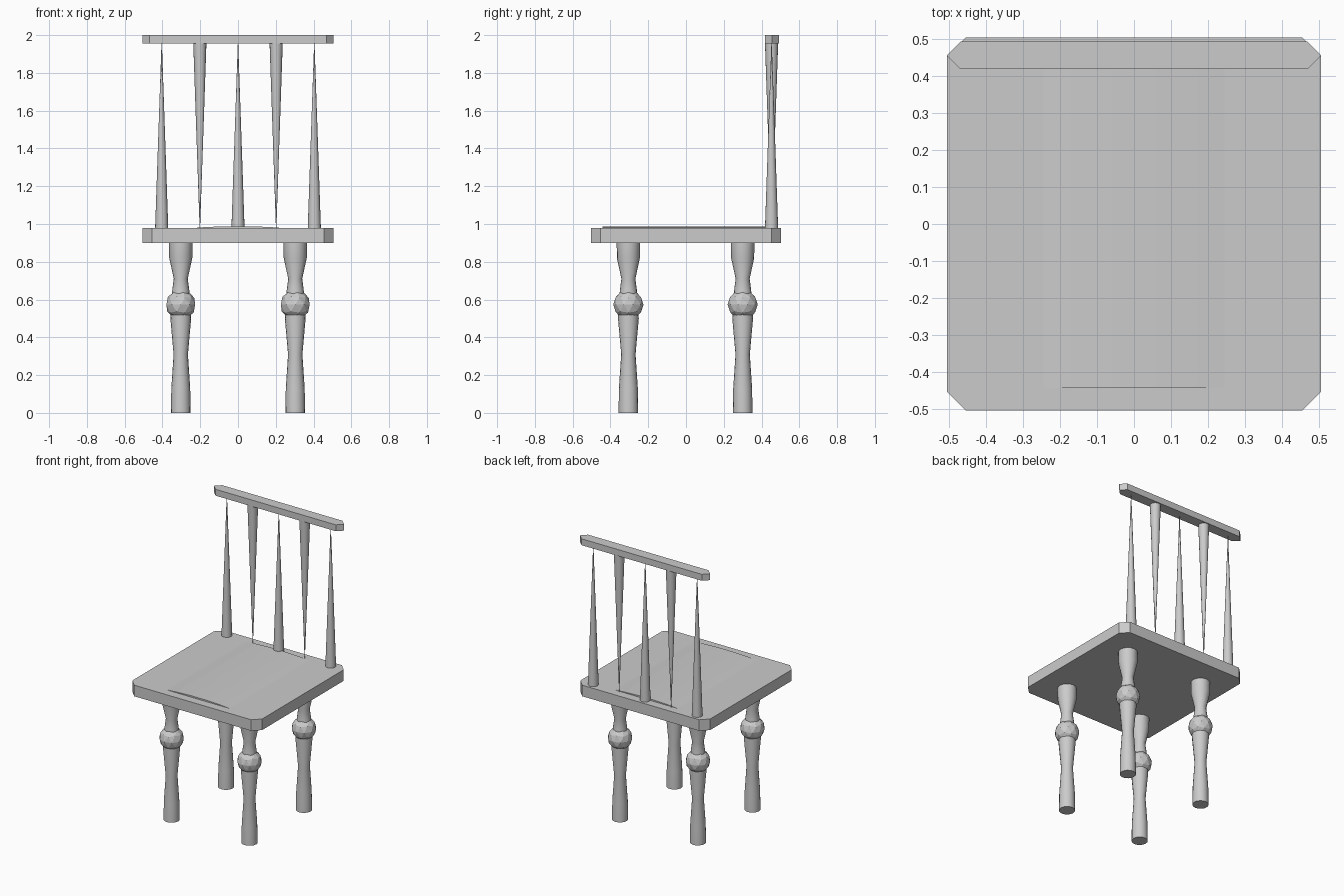
import bpy, bmesh
from math import pi, cos, sin, radians

if "Cube" in bpy.data.objects:
    bpy.data.objects.remove(bpy.data.objects["Cube"])


def make_object(name, bm, loc=(0, 0, 0), smooth=False):
    bmesh.ops.recalc_face_normals(bm, faces=bm.faces)
    me = bpy.data.meshes.new(name)
    bm.to_mesh(me)
    bm.free()
    ob = bpy.data.objects.new(name, me)
    ob.location = loc
    bpy.context.collection.objects.link(ob)
    if smooth:
        bpy.context.view_layer.objects.active = ob
        ob.select_set(True)
        bpy.ops.object.shade_smooth_by_angle(angle=radians(30))
        ob.select_set(False)
    return ob


def prism(name, outline, depth):
    # extrude a closed 3D outline along a vector
    bm = bmesh.new()
    face = bm.faces.new([bm.verts.new(p) for p in outline])
    ext = bmesh.ops.extrude_face_region(bm, geom=[face])["geom"]
    verts = [v for v in ext if isinstance(v, bmesh.types.BMVert)]
    bmesh.ops.translate(bm, verts=verts, vec=depth)
    return make_object(name, bm)


def slab(name, hx, y0, y1, cut, z0, z1):
    # rectangle with clipped corners
    pts = [(hx - cut, y0), (hx, y0 + cut), (hx, y1 - cut), (hx - cut, y1),
           (-hx + cut, y1), (-hx, y1 - cut), (-hx, y0 + cut), (-hx + cut, y0)]
    return prism(name, [(x, y, z0) for x, y in pts], (0, 0, z1 - z0))


def turned(name, profile, loc, sides=16):
    # closed lathe from (radius, height) points
    bm = bmesh.new()
    rings = [[bm.verts.new((r * cos(2 * pi * i / sides), r * sin(2 * pi * i / sides), z))
              for i in range(sides)] for r, z in profile]
    for a, b in zip(rings, rings[1:]):
        for i in range(sides):
            j = (i + 1) % sides
            bm.faces.new((a[i], a[j], b[j], b[i]))
    bm.faces.new(rings[0])
    bm.faces.new(rings[-1])
    return make_object(name, bm, loc, smooth=True)


# Seat with a very shallow raised crown
slab("seat", 0.505, -0.503, 0.503, 0.05, 0.9, 0.978)
crown = [(-0.27, 0.976), (-0.17, 0.984), (-0.06, 0.988),
         (0.06, 0.988), (0.17, 0.984), (0.27, 0.976)]
prism("seat_crown", [(x, -0.443, z) for x, z in crown], (0, 0.886, 0))

# Top rail
slab("top_rail", 0.505, 0.418, 0.493, 0.037, 1.955, 2.0)

# Back spindles, alternately pointing up and down
for i in range(5):
    x = -0.404 + 0.202 * i
    radii = (0.035, 0.001) if i % 2 == 0 else (0.001, 0.035)
    turned(f"back_spindle_{i + 1}", [(radii[0], 0.972), (radii[1], 1.96)], (x, 0.453, 0))

# Turned legs with faceted ball
leg_profile = [(0.052, 0), (0.05, 0.13), (0.038, 0.31), (0.055, 0.5), (0.045, 0.65),
               (0.037, 0.71), (0.061, 0.82), (0.062, 0.905)]
for row, y in (("front", -0.305), ("back", 0.3)):
    for side, x in (("left", -0.303), ("right", 0.303)):
        turned(f"{row}_leg_{side}", leg_profile, (x, y, 0))
        bm = bmesh.new()
        bmesh.ops.create_icosphere(bm, subdivisions=2, radius=0.08)
        make_object(f"{row}_leg_ball_{side}", bm, (x, y, 0.573))
